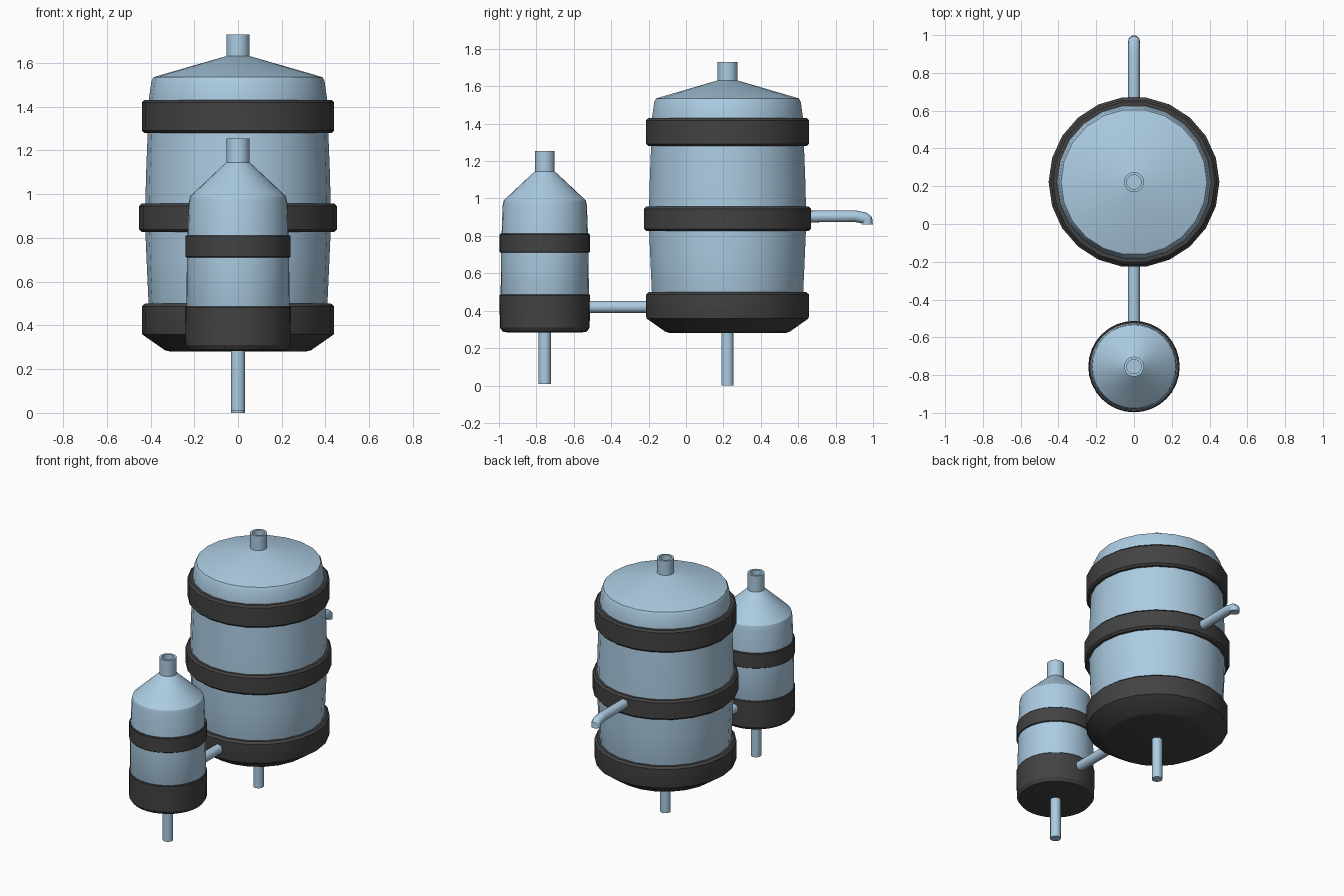
import bpy, bmesh, math
from mathutils import Vector

if "Cube" in bpy.data.objects:
    bpy.data.objects.remove(bpy.data.objects["Cube"])


def material(name, col):
    m = bpy.data.materials.new(name)
    m.diffuse_color = (*col, 1)
    m.use_nodes = True
    m.node_tree.nodes["Principled BSDF"].inputs["Base Color"].default_value = m.diffuse_color
    return m


BLUE = material("pale blue", (0.41, 0.60, 0.76))
DARK = material("dark grey", (0.055, 0.055, 0.055))


def finish(bm, name, mat, angle=25):
    bmesh.ops.remove_doubles(bm, verts=bm.verts, dist=1e-5)
    bmesh.ops.recalc_face_normals(bm, faces=bm.faces)
    me = bpy.data.meshes.new(name)
    bm.to_mesh(me)
    bm.free()
    me.materials.append(mat)
    ob = bpy.data.objects.new(name, me)
    bpy.context.collection.objects.link(ob)
    bpy.ops.object.select_all(action='DESELECT')
    ob.select_set(True)
    bpy.context.view_layer.objects.active = ob
    bpy.ops.object.shade_smooth_by_angle(angle=math.radians(angle))
    return ob


def skin(rings, name, mat, closed=False):
    """Join rings of points; cap the ends, or loop back to the first ring."""
    bm = bmesh.new()
    rv = [[bm.verts.new(p) for p in r] for r in rings]
    n = len(rv[0])
    pairs = list(zip(rv, rv[1:])) + ([(rv[-1], rv[0])] if closed else [])
    for a, b in pairs:
        for i in range(n):
            j = (i + 1) % n
            bm.faces.new((a[i], a[j], b[j], b[i]))
    if not closed:
        bm.faces.new(rv[0])
        bm.faces.new(rv[-1])
    return finish(bm, name, mat)


def lathe(name, cy, profile, n, mat, closed=False):
    """Spin an (r, z) profile about the vertical axis at y = cy."""
    rings = [[(r * math.cos(2 * math.pi * i / n), cy + r * math.sin(2 * math.pi * i / n), z)
              for i in range(n)] for r, z in profile]
    return skin(rings, name, mat, closed)


def tube(name, path, r, mat, n=16):
    """Pipe in the x = 0 plane; path items are (y, z, tilt of the ring's axis in degrees)."""
    rings = []
    for y, z, tilt in path:
        t = math.radians(tilt)
        up = Vector((0, -math.sin(t), math.cos(t)))
        rings.append([Vector((0, y, z)) + Vector((1, 0, 0)) * r * math.cos(2 * math.pi * i / n)
                      + up * r * math.sin(2 * math.pi * i / n) for i in range(n)])
    return skin(rings, name, mat)


def band(name, cy, r_in, r, z0, z1, n, c=0.012):
    # bevelled hoop around a tank
    lathe(name, cy, [(r_in, z0), (r - c, z0), (r, z0 + c), (r, z1 - c), (r - c, z1), (r_in, z1)],
          n, DARK, closed=True)


def neck(name, cy, z0, z1):
    # open outlet pipe on a tank's lid
    lathe(name, cy, [(0.053, z0 - 0.02), (0.053, z1), (0.038, z1), (0.038, z0 + 0.005)], 20, BLUE)


BIG, SMALL = 0.222, -0.755
NB, NS = 22, 32

# large tank
lathe("large_tank_body", BIG, [(0.39, 0.42), (0.409, 0.50), (0.418, 0.70), (0.424, 0.84), (0.424, 0.95),
                               (0.42, 1.10), (0.413, 1.28), (0.408, 1.43), (0.396, 1.515),
                               (0.386, 1.535), (0.05, 1.632)], NB, BLUE)
lathe("large_tank_base", BIG, [(0.31, 0.28), (0.335, 0.287), (0.437, 0.358), (0.440, 0.37),
                               (0.440, 0.487), (0.425, 0.50), (0.40, 0.50)], NB, DARK)
band("large_tank_middle_band", BIG, 0.40, 0.452, 0.826, 0.957, NB)
band("large_tank_top_band", BIG, 0.395, 0.440, 1.28, 1.43, NB)
neck("large_tank_neck", BIG, 1.63, 1.73)

# small tank
lathe("small_tank_body", SMALL, [(0.225, 0.46), (0.236, 0.49), (0.233, 0.75), (0.225, 0.965),
                                 (0.219, 0.99), (0.07, 1.13), (0.05, 1.147)], NS, BLUE)
lathe("small_tank_base", SMALL, [(0.195, 0.283), (0.225, 0.288), (0.240, 0.31),
                                 (0.242, 0.482), (0.238, 0.487), (0.225, 0.487)], NS, DARK)
band("small_tank_band", SMALL, 0.22, 0.241, 0.71, 0.812, NS, 0.004)
neck("small_tank_neck", SMALL, 1.145, 1.255)

# legs, connecting pipe and tap
tube("large_tank_leg", [(BIG, 0.0, 90), (BIG, 0.30, 90)], 0.033, BLUE)
tube("small_tank_leg", [(SMALL, 0.008, 90), (SMALL, 0.30, 90)], 0.033, BLUE)
tube("connecting_pipe", [(-0.56, 0.42, 0), (-0.18, 0.42, 0)], 0.032, BLUE)
tube("outlet_tap", [(0.60, 0.903, 0), (0.905, 0.905, -8), (0.955, 0.895, -25),
                    (0.968, 0.884, -60), (0.968, 0.862, -90)], 0.031, BLUE)
